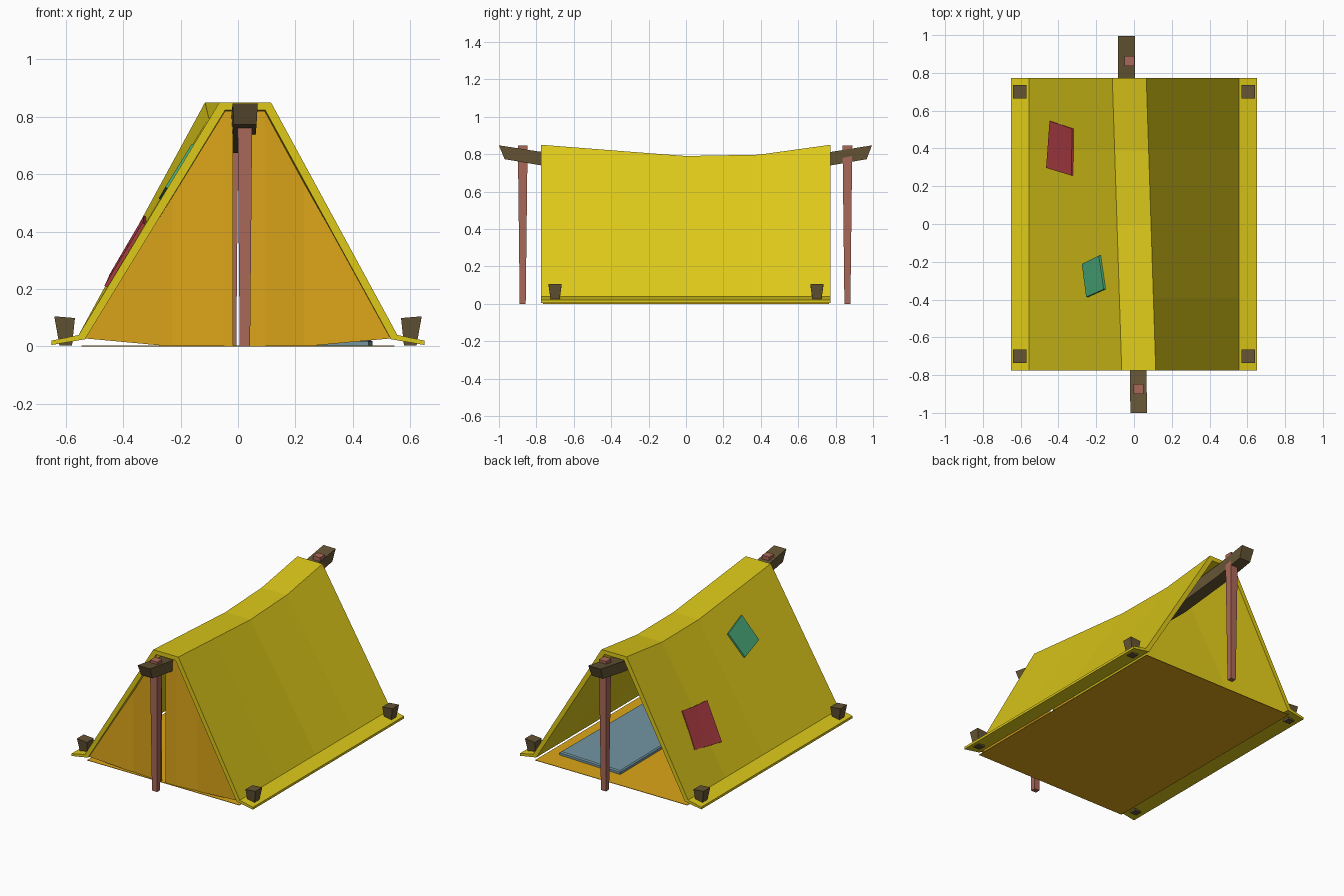
import bpy
from mathutils import Vector

if "Cube" in bpy.data.objects:
    bpy.data.objects.remove(bpy.data.objects["Cube"])


def material(name, rgb):
    m = bpy.data.materials.new(name)
    m.diffuse_color = (*rgb, 1)
    m.use_nodes = True
    m.node_tree.nodes["Principled BSDF"].inputs["Base Color"].default_value = m.diffuse_color
    return m


YELLOW = material("yellow_cloth", (0.72, 0.58, 0.01))
ORANGE = material("orange_cloth", (0.72, 0.38, 0.01))
WOOD = material("dark_wood", (0.13, 0.09, 0.035))
POLE = material("red_wood", (0.40, 0.14, 0.10))
BLUE = material("blue_cloth", (0.17, 0.30, 0.36))
RED = material("red_cloth", (0.45, 0.05, 0.06))
GREEN = material("green_cloth", (0.07, 0.42, 0.20))


def add_mesh(name, verts, faces, mat):
    me = bpy.data.meshes.new(name)
    me.from_pydata([tuple(v) for v in verts], [], faces)
    me.materials.append(mat)
    ob = bpy.data.objects.new(name, me)
    bpy.context.collection.objects.link(ob)
    # consistent outward normals
    import bmesh
    bm = bmesh.new()
    bm.from_mesh(me)
    bmesh.ops.recalc_face_normals(bm, faces=bm.faces)
    bm.to_mesh(me)
    bm.free()
    return ob


def loft(name, rings, mat):
    """Skin a list of closed rings and cap both ends."""
    n = len(rings[0])
    verts = [p for r in rings for p in r]
    faces = [(i * n + j, i * n + (j + 1) % n, (i + 1) * n + (j + 1) % n, (i + 1) * n + j)
             for i in range(len(rings) - 1) for j in range(n)]
    faces += [tuple(range(n)), tuple(range(len(verts) - n, len(verts)))]
    return add_mesh(name, verts, faces, mat)


def square(cx, cy, z, hx, hy):
    return [(cx + sx * hx, cy + sy * hy, z) for sx, sy in ((-1, -1), (1, -1), (1, 1), (-1, 1))]


# Sagging, slightly skewed ridge line: (y, z)
RIDGE = [(-0.775, 0.85), (-0.39, 0.82), (0, 0.79), (0.39, 0.797), (0.772, 0.85)]


def ridge_x(y):
    return -0.025 * y / 0.775


def ridge_z(y):
    for (y0, z0), (y1, z1) in zip(RIDGE, RIDGE[1:]):
        if y <= y1:
            return z0 + (z1 - z0) * (y - y0) / (y1 - y0)
    return RIDGE[-1][1]


# Canopy: thick folded sheet with flat ridge and side flanges
rings = []
for y, z in RIDGE:
    c = ridge_x(y)
    profile = [(-0.65, 0.02), (-0.555, 0.04), (c - 0.09, z), (c + 0.09, z), (0.555, 0.04), (0.65, 0.02),
               (0.65, 0.005), (0.533, 0.025), (c + 0.07, z - 0.027), (c - 0.07, z - 0.027),
               (-0.533, 0.025), (-0.65, 0.005)]
    rings.append([(x, y, h) for x, h in profile])
canopy = loft("canopy", rings, YELLOW)
# the two caps are concave, so split them cleanly into quads
me = canopy.data
verts = [v.co.copy() for v in me.vertices]
quads = [tuple(p.vertices) for p in me.polygons if len(p.vertices) == 4]
for base in (0, len(verts) - 12):
    quads += [(base + i, base + i + 1, base + 10 - i, base + 11 - i) for i in range(5)]
bpy.data.objects.remove(canopy)
add_mesh("canopy", verts, quads, YELLOW)

# Groundsheet and sleeping mat
loft("groundsheet", [square(0, 0, 0, 0.545, 0.765), square(0, 0, 0.003, 0.545, 0.765)], ORANGE)
mat_corners = [(0.03, -0.64), (0.455, -0.66), (0.468, 0.625), (0.02, 0.645)]
inset = [(x + (0.008 if x < 0.2 else -0.008), y + (0.008 if y < 0 else -0.008)) for x, y in mat_corners]
loft("sleeping_mat", [[(x, y, 0.001) for x, y in mat_corners], [(x, y, 0.018) for x, y in mat_corners],
                      [(x, y, 0.024) for x, y in inset]], BLUE)

# Front door flaps: columns of (x, y, bottom z, top z)
doors = {
    "door_left": [(-0.533, -0.765, 0.028, 0.032), (-0.23, -0.745, 0, 0.519), (-0.045, -0.76, 0, 0.82),
                  (-0.018, -0.76, 0, 0.82)],
    "door_right": [(0.012, -0.76, 0, 0.82), (0.093, -0.76, 0, 0.82), (0.23, -0.745, 0, 0.569),
                   (0.533, -0.765, 0.028, 0.032)],
}
for name, cols in doors.items():
    loft(name, [[(x, y, b), (x, y, t), (x, y + 0.01, t), (x, y + 0.01, b)] for x, y, b, t in cols], ORANGE)

# Ridge beam sagging through the tent, ends sticking out
beam = []
for y, z, lean in [(-0.985, 0.81, -0.015), (-0.78, 0.777, -0.006), (-0.39, 0.735, 0), (0, 0.71, 0),
                   (0.39, 0.72, 0), (0.77, 0.775, 0.006), (0.98, 0.81, 0.014)]:
    c = 0.025 if y < -0.8 else -0.04 if y > 0.8 else 0.022 - 0.062 * (y + 0.78) / 1.55
    w = 0.044
    beam.append([(c - w, y + lean, z + 0.037), (c + w, y + lean, z + 0.037),
                 (c + w * 0.9, y - lean, z - 0.037), (c - w * 0.9, y - lean, z - 0.037)])
loft("ridge_beam", beam, WOOD)

# Tapered end poles
for name, x, y in (("front_pole", 0.024, -0.873), ("back_pole", -0.024, 0.863)):
    loft(name, [square(x, y, 0, 0.018, 0.016), square(x, y, 0.847, 0.026, 0.026)], POLE)

# Corner pegs
for sx, a in ((-1, "left"), (1, "right")):
    for sy, b in ((-1, "front"), (1, "back")):
        top = [(x, y, 0.102 + 0.003 * sx * (1 if x > sx * 0.6 else -1))
               for x, y, _ in square(sx * 0.604, sy * 0.7, 0, 0.036, 0.035)]
        loft(f"peg_{b}_{a}", [square(sx * 0.6, sy * 0.7, 0.004, 0.022, 0.022), top], WOOD)


# Cloth patches lying on the left slope
def patch(name, corners, mat, n=4):
    a, b, c, d = (Vector(p) for p in corners)
    layers = []
    for off in (0.0, 0.012):
        for i in range(n + 1):
            for j in range(n + 1):
                u, v = i / n, j / n
                p = a.lerp(b, u).lerp(d.lerp(c, u), v)
                tx, tz = ridge_x(p.y) - 0.09, ridge_z(p.y)
                z = 0.04 + (p.x + 0.555) * (tz - 0.04) / (tx + 0.555)
                layers.append((p.x - 0.86 * off, p.y, z + 0.5 * off))
    m, k = n + 1, (n + 1) ** 2
    faces = []
    for i in range(n):
        for j in range(n):
            q = (i * m + j, i * m + j + 1, (i + 1) * m + j + 1, (i + 1) * m + j)
            faces += [q, tuple(t + k for t in reversed(q))]
        for e0, e1 in ((i, i + 1), (n * m + i, n * m + i + 1), (i * m, (i + 1) * m), (i * m + n, (i + 1) * m + n)):
            faces.append((e0, e1, e1 + k, e0 + k))
    add_mesh(name, layers, faces, mat)


patch("red_patch", [(-0.437, 0.545), (-0.317, 0.505), (-0.322, 0.257), (-0.455, 0.297)], RED)
patch("green_patch", [(-0.266, -0.212), (-0.176, -0.168), (-0.15, -0.345), (-0.243, -0.387)], GREEN)
